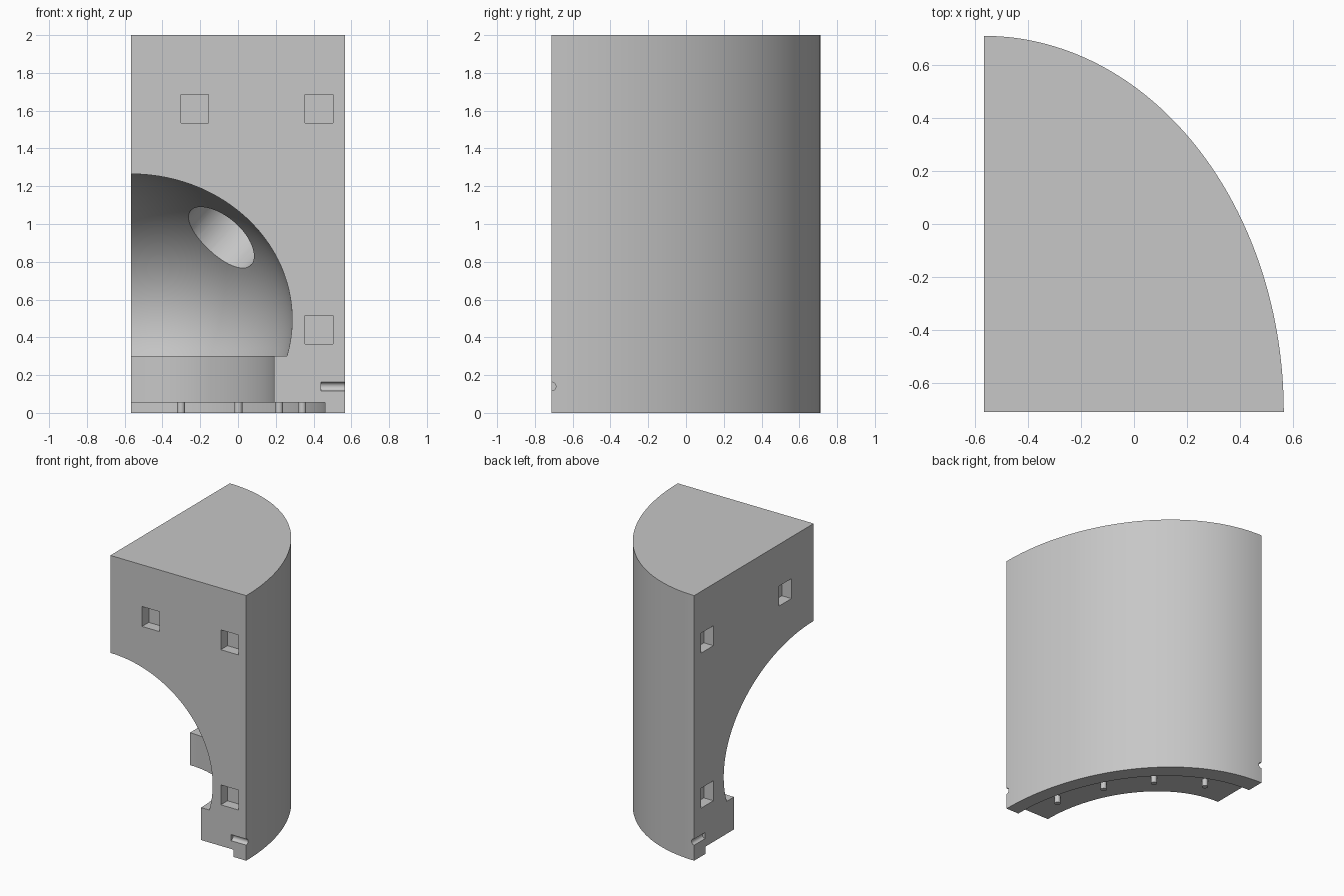
import bpy, bmesh, math
from mathutils import Vector, Matrix

if "Cube" in bpy.data.objects:
    bpy.data.objects.remove(bpy.data.objects["Cube"])

AX, AY = -0.567, -0.712          # corner where the ellipse axis stands
RX, RY = 1.134, 1.424            # semi-axes of the outer wall
K = RY / RX

grey = bpy.data.materials.new("plain grey")
grey.diffuse_color = (0.57, 0.57, 0.57, 1)
grey.use_nodes = True
grey.node_tree.nodes["Principled BSDF"].inputs["Base Color"].default_value = grey.diffuse_color


def make(name, bm):
    bmesh.ops.recalc_face_normals(bm, faces=bm.faces[:])
    me = bpy.data.meshes.new(name)
    bm.to_mesh(me)
    bm.free()
    me.materials.append(grey)
    ob = bpy.data.objects.new(name, me)
    bpy.context.collection.objects.link(ob)
    return ob


def cylinder(name, centre, direction, r, length, segs=32):
    bm = bmesh.new()
    rot = Vector(direction).to_track_quat('Z', 'Y').to_matrix().to_4x4()
    bmesh.ops.create_cone(bm, cap_ends=True, segments=segs, radius1=r, radius2=r,
                          depth=length, matrix=Matrix.Translation(centre) @ rot)
    return make(name, bm)


def box(name, lo, hi):
    bm = bmesh.new()
    lo, hi = Vector(lo), Vector(hi)
    bmesh.ops.create_cube(bm, size=1, matrix=Matrix.Translation((lo + hi) / 2)
                          @ Matrix.Diagonal((*(hi - lo), 1)))
    return make(name, bm)


# Quarter-ellipse block
bm = bmesh.new()
N = 64
outline = [bm.verts.new((AX, AY, 0))]
for i in range(N + 1):
    a = math.pi / 2 * i / N
    outline.append(bm.verts.new((AX + RX * math.cos(a), AY + RY * math.sin(a), 0)))
base = bm.faces.new(outline)
up = bmesh.ops.extrude_face_region(bm, geom=[base])
bmesh.ops.translate(bm, vec=(0, 0, 2),
                    verts=[v for v in up["geom"] if isinstance(v, bmesh.types.BMVert)])
body = make("quarter_shell", bm)

# Cavity cutter: bottom rebate, flange opening and dome in one lathed profile
profile = [(0, -0.1), (1.027, -0.1), (1.027, 0.055), (0.757, 0.055), (0.757, 0.30)]
a0 = math.asin((0.30 - 0.495) / 0.77)
for i in range(33):
    a = a0 + (math.pi / 2 - a0) * i / 32
    profile.append((0.854 * math.cos(a) if i < 32 else 0, 0.495 + 0.77 * math.sin(a)))
bm = bmesh.new()
SEG = 128
rings = []
for r, z in profile:
    if r == 0:
        rings.append([bm.verts.new((AX, AY, z))] * SEG)
    else:
        rings.append([bm.verts.new((AX + r * math.cos(math.tau * j / SEG),
                                    AY + K * r * math.sin(math.tau * j / SEG), z))
                      for j in range(SEG)])
for lo, hi in zip(rings, rings[1:]):
    for j in range(SEG):
        n = (j + 1) % SEG
        quad = list(dict.fromkeys((lo[j], lo[n], hi[n], hi[j])))
        bm.faces.new(quad)
cutters = [make("cavity_cutter", bm)]

# Blind bore set square to the dome surface
n = Vector((0.595, 0.457, 0.66)).normalized()
mouth = Vector((AX + 0.497, AY + 0.605, 0.95))
cutters.append(cylinder("bore_cutter", mouth + n * 0.04, n, 0.215, 0.48, 64))

# Square pockets in the two flat sides
D = 0.08
for z, near, far in ((1.61, 0.265, 0.265), (1.61, 0.922, 1.195), (0.44, 0.922, 1.195)):
    cutters.append(box("front_pocket_cutter", (AX + near, AY - 0.1, z - 0.075),
                       (AX + near + 0.147, AY + D, z + 0.075)))
    cutters.append(box("side_pocket_cutter", (AX - 0.1, AY + far, z - 0.075),
                       (AX + D, AY + far + 0.147, z + 0.075)))

# Half-round grooves at the outer edges
cutters.append(cylinder("front_groove_cutter", (0.54, AY, 0.14), (1, 0, 0), 0.023, 0.2))
cutters.append(cylinder("side_groove_cutter", (AX, 0.682, 0.14), (0, 1, 0), 0.023, 0.2))

for c in cutters:
    mod = body.modifiers.new(c.name, 'BOOLEAN')
    mod.operation = 'DIFFERENCE'
    mod.solver = 'EXACT'
    mod.object = c
    c.hide_render = True

# Apply the cuts and drop the cutters
bpy.context.view_layer.update()
deps = bpy.context.evaluated_depsgraph_get()
cut = bpy.data.meshes.new_from_object(body.evaluated_get(deps))
body.modifiers.clear()
body.data = cut
for c in cutters:
    bpy.data.objects.remove(c)

# Locating pegs under the flange
pegs = []
for deg in (14, 33, 52.5, 73.5):
    a = math.radians(deg)
    pegs.append(cylinder("locating_peg", (AX + 0.935 * math.cos(a),
                         AY + 0.935 * K * math.sin(a), 0.03), (0, 0, 1), 0.021, 0.06, 24))

# Smooth curved walls, keep edges crisp
for ob in [body] + pegs:
    ob.select_set(True)
bpy.context.view_layer.objects.active = body
bpy.ops.object.shade_smooth_by_angle(angle=math.radians(30))
